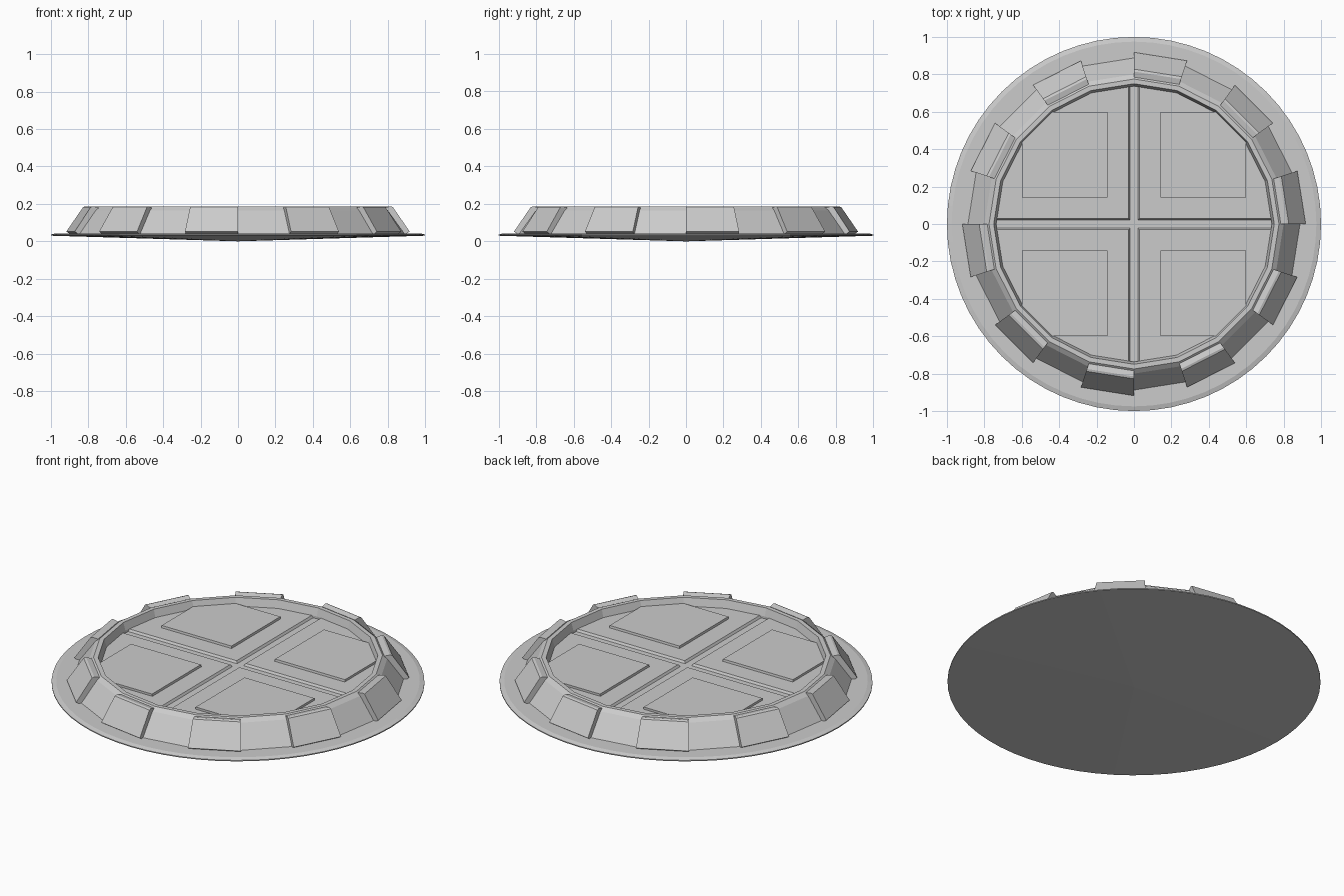
import bpy, bmesh
from math import cos, sin, radians, sqrt

if "Cube" in bpy.data.objects:
    bpy.data.objects.remove(bpy.data.objects["Cube"])


def make_object(name, verts, faces):
    mesh = bpy.data.meshes.new(name)
    mesh.from_pydata(verts, [], faces)
    bm = bmesh.new()
    bm.from_mesh(mesh)
    bmesh.ops.remove_doubles(bm, verts=bm.verts, dist=1e-5)
    bmesh.ops.recalc_face_normals(bm, faces=bm.faces)
    bm.to_mesh(mesh)
    bm.free()
    obj = bpy.data.objects.new(name, mesh)
    bpy.context.collection.objects.link(obj)
    return obj


def sweep(name, profile, start, step, count, closed):
    """Sweep a closed (r, z) profile through angles; cap the ends if not a full turn."""
    n = len(profile)
    rings = count if closed else count + 1
    verts = []
    for i in range(rings):
        a = radians(start + i * step)
        verts += [(r * cos(a), r * sin(a), z) for r, z in profile]
    faces = []
    for i in range(count):
        p, q = i * n, ((i + 1) % rings) * n
        for j in range(n):
            k = (j + 1) % n
            faces.append((p + j, p + k, q + k, q + j))
    if not closed:
        faces += [tuple(range(n)), tuple(range(count * n, count * n + n))]
    return make_object(name, verts, faces)


def prism(name, bottom, top, z0, z1):
    n = len(bottom)
    verts = [(x, y, z0) for x, y in bottom] + [(x, y, z1) for x, y in top]
    faces = [tuple(range(n)), tuple(range(n, 2 * n))]
    faces += [(i, (i + 1) % n, n + (i + 1) % n, n + i) for i in range(n)]
    return make_object(name, verts, faces)


def lathe_solid(name, outline, sides):
    """Solid of revolution: first and last outline points lie on the axis."""
    verts = [(0, 0, outline[0][1]), (0, 0, outline[-1][1])]
    mid = outline[1:-1]
    m = len(mid)
    for i in range(sides):
        a = radians(360 * i / sides)
        verts += [(r * cos(a), r * sin(a), z) for r, z in mid]
    faces = []
    for i in range(sides):
        p, q = 2 + i * m, 2 + (i + 1) % sides * m
        faces += [(p + j, p + j + 1, q + j + 1, q + j) for j in range(m - 1)]
        faces += [(0, p, q), (1, q + m - 1, p + m - 1)]
    return make_object(name, verts, faces)


# Thin base disc with a shallow conical underside
lathe_solid("base_disc", [(0, 0), (1, 0.03), (1, 0.036), (0.975, 0.043), (0, 0.043)], 64)

# Twenty-sided sloped rim
sweep("rim", [(0.89, 0.04), (0.80, 0.165), (0.775, 0.185), (0.75, 0.185),
              (0.737, 0.14), (0.737, 0.04)], 0, 18, 20, True)

# Raised blocks on every other rim facet
for i in range(10):
    sweep(f"rim_block_{i + 1}", [(0.90, 0.04), (0.918, 0.052), (0.828, 0.183), (0.815, 0.187),
                                 (0.785, 0.18), (0.785, 0.10), (0.86, 0.04)],
          36 * i, 18, 1, False)

# Inner floor, seen at the bottom of the cross grooves
lathe_solid("groove_floor", [(0, 0.04), (0.745, 0.04), (0.745, 0.127), (0, 0.127)], 20)


def quadrant(g):
    r = 0.742
    e = sqrt(r * r - g * g)
    arc = [(r * cos(radians(a)), r * sin(radians(a))) for a in (18, 36, 54, 72)]
    return [(g, g), (e, g)] + arc + [(g, e)]


def panel(inset):
    lo, hi = 0.14 + inset, 0.60
    return [(lo, lo), (hi, lo), (hi, 0.436), (0.436, hi), (lo, hi)]


# Four floor quadrants with sloped groove walls, each carrying a raised panel
for k, (sx, sy) in enumerate([(1, 1), (-1, 1), (-1, -1), (1, -1)], 1):
    flip = lambda pts: [(x * sx, y * sy) for x, y in pts]
    prism(f"floor_quadrant_{k}", flip(quadrant(0.018)), flip(quadrant(0.03)), 0.12, 0.14)
    prism(f"floor_panel_{k}", flip(panel(0)), flip(panel(0.003)), 0.135, 0.153)
